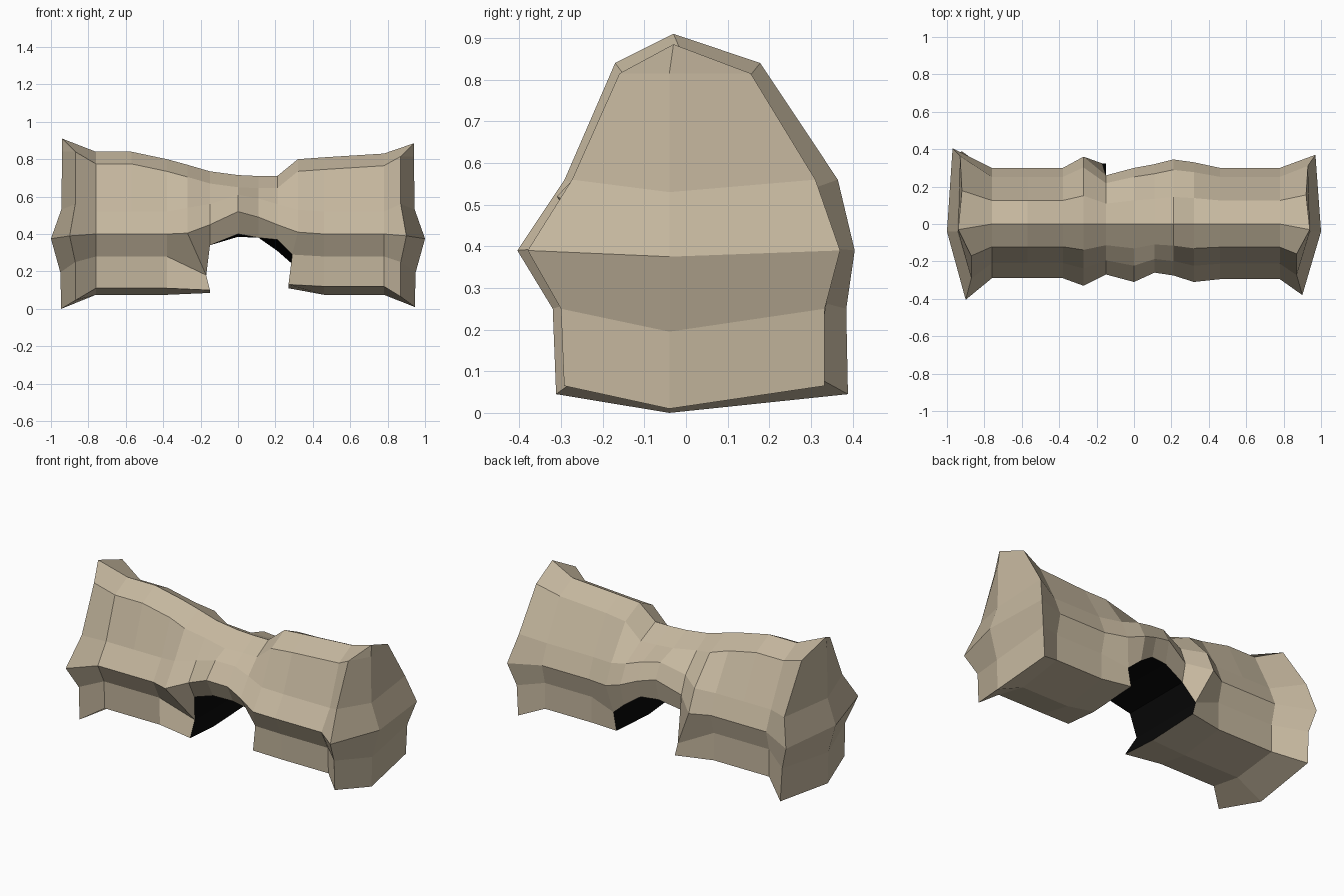
import bpy, bmesh

if "Cube" in bpy.data.objects:
    bpy.data.objects.remove(bpy.data.objects["Cube"])


def flat_colour(name, rgb):
    m = bpy.data.materials.new(name)
    m.diffuse_color = (*rgb, 1)
    m.use_nodes = True
    m.node_tree.nodes["Principled BSDF"].inputs["Base Color"].default_value = m.diffuse_color
    return m


stone = flat_colour("tan stone", (0.56, 0.475, 0.345))
black = flat_colour("black opening", (0.002, 0.002, 0.002))

# cross-section width factors: shoulder, upper side, ridge, lower side, foot
FRONT = (0.42, 0.72, 1.0, 0.79, 0.77)
BACK = (0.42, 0.84, 1.0, 0.90, 0.90)
LEFT_BACK = (0.44, 0.90, 1.0, 0.95, 0.96)

# stations along the arch:
# x, top z, front y, back y, upper z, ridge z, lower z, foot z, belly z
STATIONS = [
    (-0.76, 0.84, -0.29, 0.30, 0.52, 0.40, 0.28, 0.11, 0.075),
    (-0.57, 0.84, -0.29, 0.30, 0.52, 0.40, 0.28, 0.11, 0.075),
    (-0.38, 0.80, -0.29, 0.30, 0.52, 0.40, 0.28, 0.11, 0.075),
    (-0.27, 0.77, -0.33, 0.36, 0.54, 0.405, 0.18, 0.10, 0.085),
    (-0.15, 0.735, -0.27, 0.26, 0.56, 0.45, 0.34, None, None),
    (0.00, 0.715, -0.31, 0.30, 0.61, 0.52, 0.385, None, None),
    (0.11, 0.71, -0.26, 0.32, 0.59, 0.49, 0.38, None, None),
    (0.21, 0.71, -0.275, 0.345, 0.56, 0.45, 0.31, None, None),
    (0.32, 0.80, -0.31, 0.33, 0.53, 0.41, 0.24, 0.13, 0.11),
    (0.46, 0.81, -0.295, 0.30, 0.52, 0.40, 0.28, 0.12, 0.075),
    (0.78, 0.83, -0.295, 0.30, 0.52, 0.40, 0.28, 0.12, 0.075),
]
# lower wall edges beside the opening lean toward it: station -> x shifts
LEAN = {3: (0.10, 0.12), 8: (-0.03, -0.05)}
# front lower edge of the opening: station -> (y shift, z shift)
FRONT_EDGE = {3: (0.08, 0.0), 5: (0, 0.015), 7: (0, 0.06), 8: (0, 0.05)}

bm = bmesh.new()


def side(xs, yw, factors, zs):
    return [bm.verts.new((x, yw * f, z)) if z is not None else None
            for x, f, z in zip(xs, factors, zs)]


def ring(i, st):
    """Closed loop: top, front side downward, belly, back side upward."""
    x, top, yf, yb, zu, zr, zl, zf, zbelly = st
    a, b = LEAN.get(i, (0, 0))
    xs = (x, x, x, x + a, x + b)
    zs = (top - 0.065, zu, zr, zl, zf)
    t = bm.verts.new((x, 0.0, top))
    f = side(xs, yf, FRONT, zs)
    k = side(xs, yb, BACK, zs)
    dy, dz = FRONT_EDGE.get(i, (0, 0))
    f[3].co.y += dy
    f[3].co.z += dz
    belly = bm.verts.new((x + b, -0.02, zbelly)) if zbelly is not None else None
    return [t] + f + [belly] + k[::-1]


def end_ring(s, top, yf, yb, foot, back):
    """Flared rim and faceted end wall; s is the x direction."""
    zs = (top - 0.07, 0.56, 0.39, 0.25, foot)
    t = bm.verts.new((s * 0.94, -0.03, top))
    f = side([s * v for v in (0.87, 0.87, 0.90, 0.87, 0.87)], yf, FRONT, zs)
    k = side([s * v for v in (0.92, 0.93, 0.97, 0.93, 0.92)], yb, back, zs)
    belly = bm.verts.new((s * 0.945, -0.04, 0.0 if s < 0 else 0.01))
    # middle column of the end wall, bulging at ridge height
    mid = [bm.verts.new((s * x, -0.04, z)) for x, z in
           ((0.94, top - 0.07), (0.945, 0.53), (1.0, 0.375), (0.95, 0.195))]
    for col in (f, k):
        bm.faces.new((t, col[0], mid[0]))
        for j in range(3):
            bm.faces.new((mid[j], col[j], col[j + 1], mid[j + 1]))
        bm.faces.new((mid[3], col[3], col[4], belly))
    return [t] + f + [belly] + k[::-1]


# shell: bridge neighbouring rings, leaving the underside of the arch open
rings = [end_ring(-1, 0.91, -0.405, 0.405, 0.045, LEFT_BACK)]
rings += [ring(i, st) for i, st in enumerate(STATIONS)]
rings += [end_ring(1, 0.885, -0.38, 0.37, 0.065, BACK)]
for r0, r1 in zip(rings, rings[1:]):
    n = len(r0)
    for j in range(n):
        quad = (r0[j], r0[(j + 1) % n], r1[(j + 1) % n], r1[j])
        if None not in quad:
            bm.faces.new(quad)

# black lining: the two walls of the opening and the arch underside
lining = []
hole = rings[4:10]
for r in (hole[0], hole[-1]):
    lining.append(bm.faces.new((r[4], r[5], r[6], r[7], r[8])))
for r0, r1 in zip(hole, hole[1:]):
    lining.append(bm.faces.new((r0[4], r0[8], r1[8], r1[4])))
for face in lining:
    face.material_index = 1

bmesh.ops.recalc_face_normals(bm, faces=bm.faces[:])

mesh = bpy.data.meshes.new("rock_arch")
bm.to_mesh(mesh)
bm.free()
mesh.materials.append(stone)
mesh.materials.append(black)
arch = bpy.data.objects.new("rock_arch", mesh)
bpy.context.collection.objects.link(arch)
